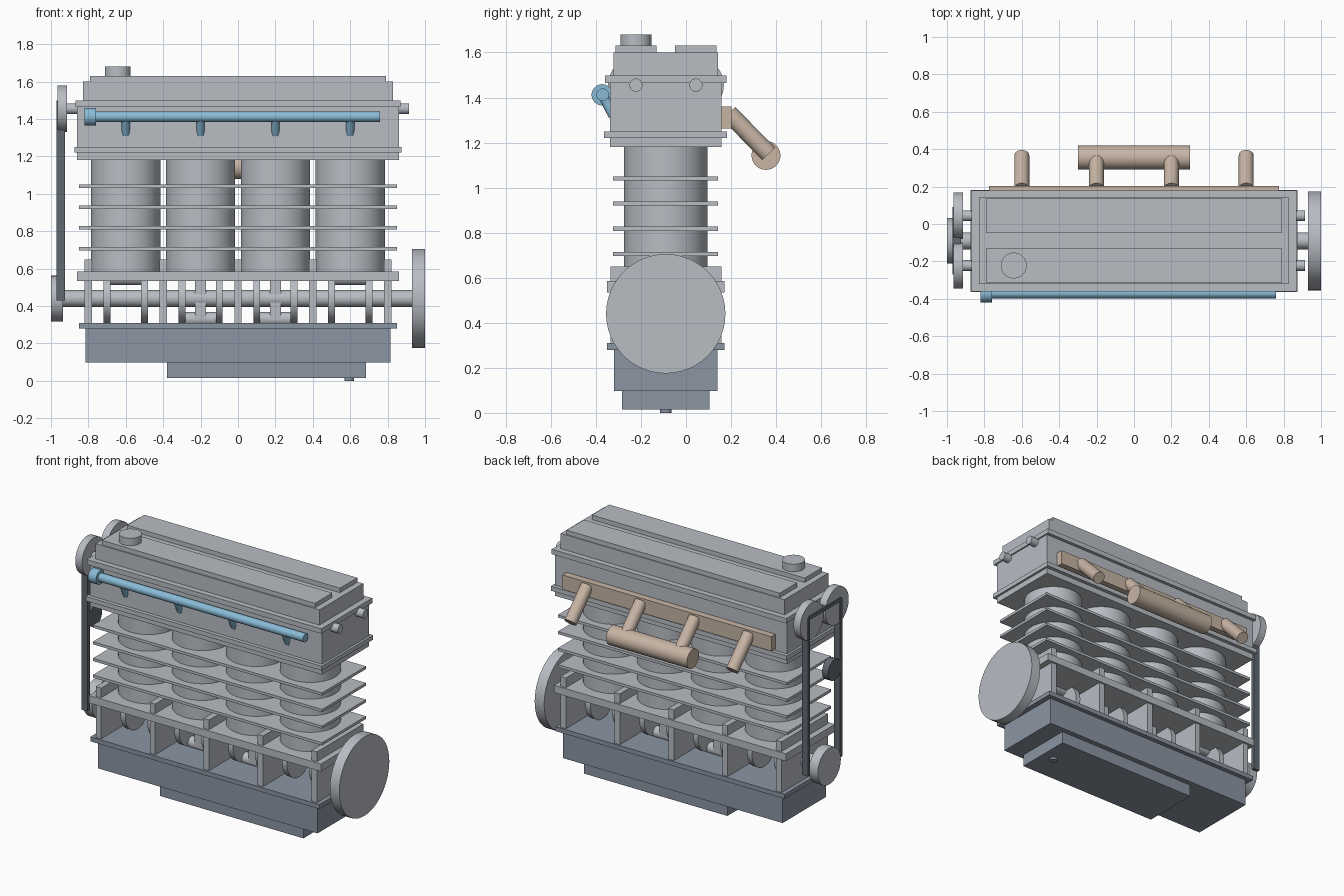
import bpy
from mathutils import Vector

cube = bpy.data.objects.get("Cube")
if cube:
    bpy.data.objects.remove(cube, do_unlink=True)

MID = -0.09      # lengthwise centre plane of the engine
CRANK_Z = 0.44
BORES = (-0.6, -0.2, 0.2, 0.6)


def material(name, rgb):
    m = bpy.data.materials.new(name)
    m.use_nodes = True
    m.diffuse_color = (*rgb, 1)
    m.node_tree.nodes["Principled BSDF"].inputs["Base Color"].default_value = (*rgb, 1)
    return m


metal = material("light metal", (0.48, 0.51, 0.55))
steel = material("pan steel", (0.26, 0.30, 0.37))
rubber = material("dark rubber", (0.12, 0.14, 0.17))
blue = material("fuel blue", (0.25, 0.50, 0.68))
tan = material("exhaust tan", (0.57, 0.46, 0.37))


def finish(name, mat):
    ob = bpy.context.object
    ob.name = ob.data.name = name
    ob.data.materials.append(mat)
    return ob


def box(name, mat, x, y, z):
    """Box from (low, high) pairs."""
    spans = (x, y, z)
    bpy.ops.mesh.primitive_cube_add(size=1, location=[(a + b) / 2 for a, b in spans])
    bpy.context.object.scale = [b - a for a, b in spans]
    bpy.ops.object.transform_apply(location=False, rotation=False, scale=True)
    return finish(name, mat)


def slab(name, mat, half_x, half_y, z):
    """Box centred on the engine's middle."""
    return box(name, mat, (-half_x, half_x), (MID - half_y, MID + half_y), z)


def rod(name, mat, start, end, r, sides=48):
    """Cylinder between two points."""
    a, b = Vector(start), Vector(end)
    bpy.ops.mesh.primitive_cylinder_add(vertices=sides, radius=r, depth=(b - a).length,
                                        location=(a + b) / 2)
    bpy.context.object.rotation_euler = (b - a).to_track_quat('Z', 'Y').to_euler()
    bpy.ops.object.shade_smooth_by_angle()
    return finish(name, mat)


def shaft(name, mat, x, y, z, r):
    """Cylinder along x."""
    return rod(name, mat, (x[0], y, z), (x[1], y, z), r)


# Oil pan, sump and drain plug
slab("oil_pan", steel, 0.815, 0.23, (0.097, 0.28))
slab("oil_pan_flange", steel, 0.85, 0.26, (0.28, 0.31))
box("sump", steel, (-0.38, 0.685), (-0.285, 0.105), (0.015, 0.097))
rod("drain_plug", steel, (0.595, MID, 0), (0.595, MID, 0.03), 0.025)

# Crankcase: open bulkheads under a deck plate
for x in (-0.8, -0.4, 0, 0.4, 0.8):
    box("bulkhead", metal, (x - 0.02, x + 0.02), (-0.335, 0.158), (0.31, 0.65))
slab("crankcase_deck", metal, 0.86, 0.26, (0.535, 0.585))

# Crankshaft, flywheel and crank pulley
shaft("crankshaft", metal, (-0.95, 0.95), MID, CRANK_Z, 0.045)
shaft("flywheel", metal, (0.93, 1.0), MID, CRANK_Z, 0.265)
shaft("crank_pulley", metal, (-1.0, -0.935), MID, CRANK_Z, 0.122)

# Cylinders with their crank throws and connecting rods
for x in BORES:
    rod("cylinder", metal, (x, MID, 0.56), (x, MID, 1.19), 0.185, 64)
    pin_z = CRANK_Z + (0.11 if abs(x) > 0.5 else -0.11)
    for side in (-1, 1):
        w = x + side * 0.1
        shaft("crank_web", metal, (w - 0.018, w + 0.018), MID, CRANK_Z, 0.13)
    shaft("crank_pin", metal, (x - 0.085, x + 0.085), MID, pin_z, 0.038)
    box("connecting_rod", metal, (x - 0.03, x + 0.03), (MID - 0.04, MID + 0.04), (pin_z, 0.7))

# Cooling fins
for i in range(4):
    z = 0.706 + i * 0.1115
    slab("cooling_fin", metal, 0.85, 0.233, (z - 0.009, z + 0.009))

# Cylinder head and cam cover
slab("cylinder_head", metal, 0.86, 0.248, (1.18, 1.47))
slab("head_flange", metal, 0.875, 0.273, (1.22, 1.25))
slab("cover_flange", metal, 0.87, 0.27, (1.465, 1.498))
slab("cam_cover", metal, 0.83, 0.232, (1.498, 1.60))

# Camshafts, their pulleys and raised covers
for y in (-0.222, 0.044):
    box("cam_ridge", metal, (-0.79, 0.79), (y - 0.092, y + 0.092), (1.60, 1.63))
    shaft("camshaft", metal, (-0.94, 0.915), y, 1.455, 0.029)
    shaft("cam_pulley", metal, (-0.965, -0.915), y, 1.455, 0.124)
rod("filler_cap", metal, (-0.643, -0.222, 1.62), (-0.643, -0.222, 1.68), 0.069)

# Timing belt and tensioner
BELT_X = (-0.97, -0.925)
for y in (-0.26, 0.08):
    box("belt_run", rubber, BELT_X, (y - 0.011, y + 0.011), (0.43, 1.49))
box("belt_top", rubber, BELT_X, (-0.26, 0.08), (1.475, 1.5))
shaft("belt_tensioner", rubber, BELT_X, -0.19, 1.04, 0.07)

# Fuel rail on the front
shaft("fuel_rail", blue, (-0.8, 0.76), -0.37, 1.412, 0.028)
shaft("fuel_rail_cap", blue, (-0.82, -0.76), -0.372, 1.412, 0.047)
for x in BORES:
    rod("injector", blue, (x, -0.37, 1.412), (x, -0.322, 1.318), 0.022, 32)

# Exhaust manifold on the back
box("exhaust_flange", tan, (-0.775, 0.775), (0.15, 0.203), (1.263, 1.36))
for x in BORES:
    rod("exhaust_runner", tan, (x, 0.19, 1.33), (x, 0.367, 1.15), 0.04, 32)
shaft("exhaust_collector", tan, (-0.3, 0.3), 0.355, 1.143, 0.064)
